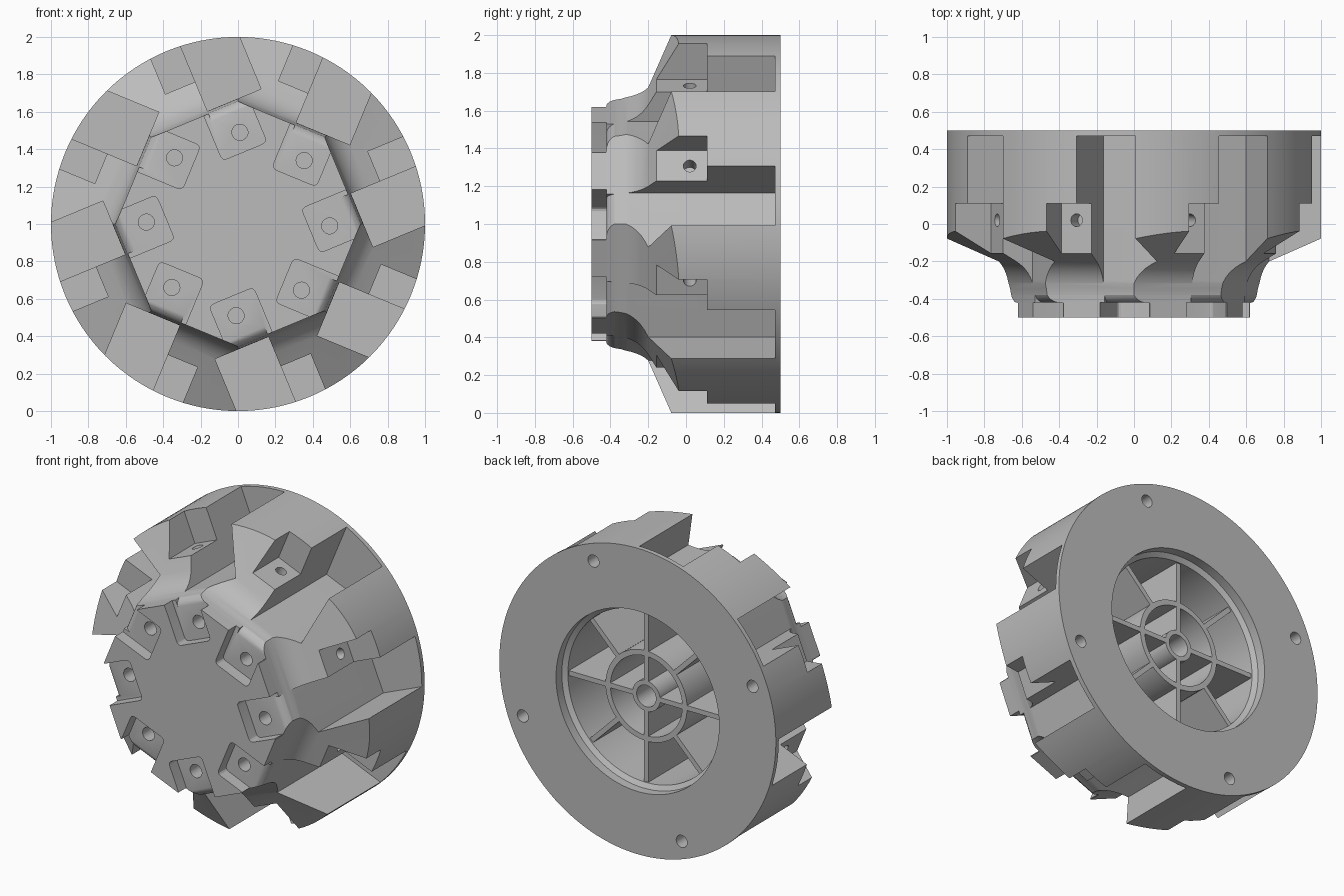
import bpy, bmesh
from math import sin, cos, pi, radians

cube = bpy.data.objects.get("Cube")
if cube:
    bpy.data.objects.remove(cube, do_unlink=True)

steel = bpy.data.materials.new("steel_grey")
steel.use_nodes = True
GREY = (0.5, 0.5, 0.5, 1)
steel.diffuse_color = GREY
steel.node_tree.nodes["Principled BSDF"].inputs["Base Color"].default_value = GREY

ANGLES = [radians(22.5 + 45 * k) for k in range(8)]


def place(phi, u, n, y):
    """Point in a tooth frame: n outward along phi, u clockwise, y along the axis."""
    return (n * cos(phi) + u * sin(phi), y, 1 + n * sin(phi) - u * cos(phi))


def loft(bm, rings):
    """Closed solid through rings of equal point count."""
    vs = [[bm.verts.new(p) for p in ring] for ring in rings]
    faces = [bm.faces.new(vs[0]), bm.faces.new(vs[-1])]
    for a, b in zip(vs, vs[1:]):
        for i in range(len(a)):
            j = (i + 1) % len(a)
            faces.append(bm.faces.new((a[i], a[j], b[j], b[i])))
    bmesh.ops.recalc_face_normals(bm, faces=faces)


def make(name, bm):
    mesh = bpy.data.meshes.new(name)
    bm.to_mesh(mesh)
    bm.free()
    ob = bpy.data.objects.new(name, mesh)
    bpy.context.collection.objects.link(ob)
    mesh.materials.append(steel)
    return ob


def circle(r, count):
    return [(r * cos(2 * pi * i / count), r * sin(2 * pi * i / count)) for i in range(count)]


def lathe(bm, profile, count=96):
    """Solid of revolution about the axis from (radius, y) pairs."""
    loft(bm, [[(x, y, 1 + z) for x, z in circle(r, count)] for r, y in profile])


def bezier(a, b, c, steps=8):
    ts = [i / steps for i in range(steps + 1)]
    return [tuple((1 - t) ** 2 * p + 2 * t * (1 - t) * q + t * t * s
                  for p, q, s in zip(a, b, c)) for t in ts]


def combine(target, tool, operation):
    mod = target.modifiers.new(operation, 'BOOLEAN')
    mod.operation = operation
    mod.solver = 'EXACT'
    mod.object = tool
    bpy.context.view_layer.objects.active = target
    bpy.ops.object.modifier_apply(modifier=mod.name)
    bpy.data.objects.remove(tool, do_unlink=True)


def smooth(ob):
    bpy.ops.object.select_all(action='DESELECT')
    ob.select_set(True)
    bpy.context.view_layer.objects.active = ob
    bpy.ops.object.shade_smooth_by_angle(angle=radians(20))


# Body: octagonal nose flaring through a fillet into sloped facets
profile = [(0.605, -0.5)]
profile += bezier((0.605, -0.415), (0.605, -0.264), (0.715, -0.2))
profile += [(1.05, -0.007), (1.05, 0.5)]
bm = bmesh.new()
loft(bm, [[(a / cos(pi / 8) * cos(k * pi / 4), y, 1 + a / cos(pi / 8) * sin(k * pi / 4))
           for k in range(8)] for a, y in profile])
body = make("cutter_body", bm)

# Trim to the round outside
bm = bmesh.new()
lathe(bm, [(1.0, -0.7), (1.0, 0.7)], 128)
combine(body, make("outer_round", bm), 'INTERSECT')

# Chip gullets with rounded front lip
lip = [(0.54, -0.7)] + bezier((0.54, -0.423), (0.62, -0.423), (0.62, -0.3))
lip += [(0.62, 0.47), (1.3, 0.47), (1.3, -0.7)]
bm = bmesh.new()
for phi in ANGLES:
    loft(bm, [[place(phi, u, n, y) for n, y in lip] for u in (0.08, 0.39)])
combine(body, make("gullet_cutter", bm), 'DIFFERENCE')

# Outer insert seats
bm = bmesh.new()
for phi in ANGLES:
    seat = [(-0.093, 0.79), (0.12, 0.79), (0.12, 1.3), (-0.093, 1.3)]
    loft(bm, [[place(phi, u, n, y) for u, n in seat] for y in (-0.7, 0.11)])
combine(body, make("outer_seat_cutter", bm), 'DIFFERENCE')

# Inner insert seats with rounded inner corners
R = 0.03
U0, U1, N0 = 0.053, 0.31, 0.345
seat = bezier((U0, N0 + R), (U0, N0), (U0 + R, N0), 4)
seat += bezier((U1 - R, N0), (U1, N0), (U1, N0 + R), 4)
seat += [(U1, 0.9), (U0, 0.9)]
bm = bmesh.new()
for phi in ANGLES:
    loft(bm, [[place(phi, u, n, y) for u, n in seat] for y in (-0.7, -0.42)])
combine(body, make("inner_seat_cutter", bm), 'DIFFERENCE')

# Screw holes in both sets of seats
bm = bmesh.new()
for phi in ANGLES:
    loft(bm, [[place(phi, 0.197 + a, 0.449 + b, y) for a, b in circle(0.043, 20)]
              for y in (-0.7, -0.28)])
    loft(bm, [[place(phi, -0.005 + a, n, 0.02 + b) for a, b in circle(0.034, 20)]
              for n in (0.69, 0.95)])
combine(body, make("screw_hole_cutter", bm), 'DIFFERENCE')

# Stepped bore and mounting holes in the back
bm = bmesh.new()
lathe(bm, [(0.56, -0.25), (0.56, 0.42), (0.59, 0.44), (0.59, 0.7)])
for k in range(4):
    phi = radians(69 + 90 * k)
    loft(bm, [[place(phi, a, 0.89 + b, y) for a, b in circle(0.04, 20)] for y in (0.25, 0.7)])
combine(body, make("bore_cutter", bm), 'DIFFERENCE')
smooth(body)


# Web inside the bore: rings and spokes
def tube(name, outer, inner, y0, y1):
    bm = bmesh.new()
    lathe(bm, [(outer, y0), (outer, y1)], 64)
    ob = make(name, bm)
    bm = bmesh.new()
    lathe(bm, [(inner, y0 - 0.1), (inner, y1 + 0.1)], 64)
    combine(ob, make(name + "_cutter", bm), 'DIFFERENCE')
    smooth(ob)


tube("web_ring", 0.295, 0.26, -0.26, 0.41)
tube("web_hub", 0.1, 0.07, -0.26, 0.41)

bm = bmesh.new()
for k in range(8):
    inner = 0.28 if k % 2 else 0.085
    rib = [(-0.016, inner), (0.016, inner), (0.016, 0.57), (-0.016, 0.57)]
    loft(bm, [[place(k * pi / 4, u, n, y) for u, n in rib] for y in (-0.26, 0.41)])
make("web_spokes", bm)
